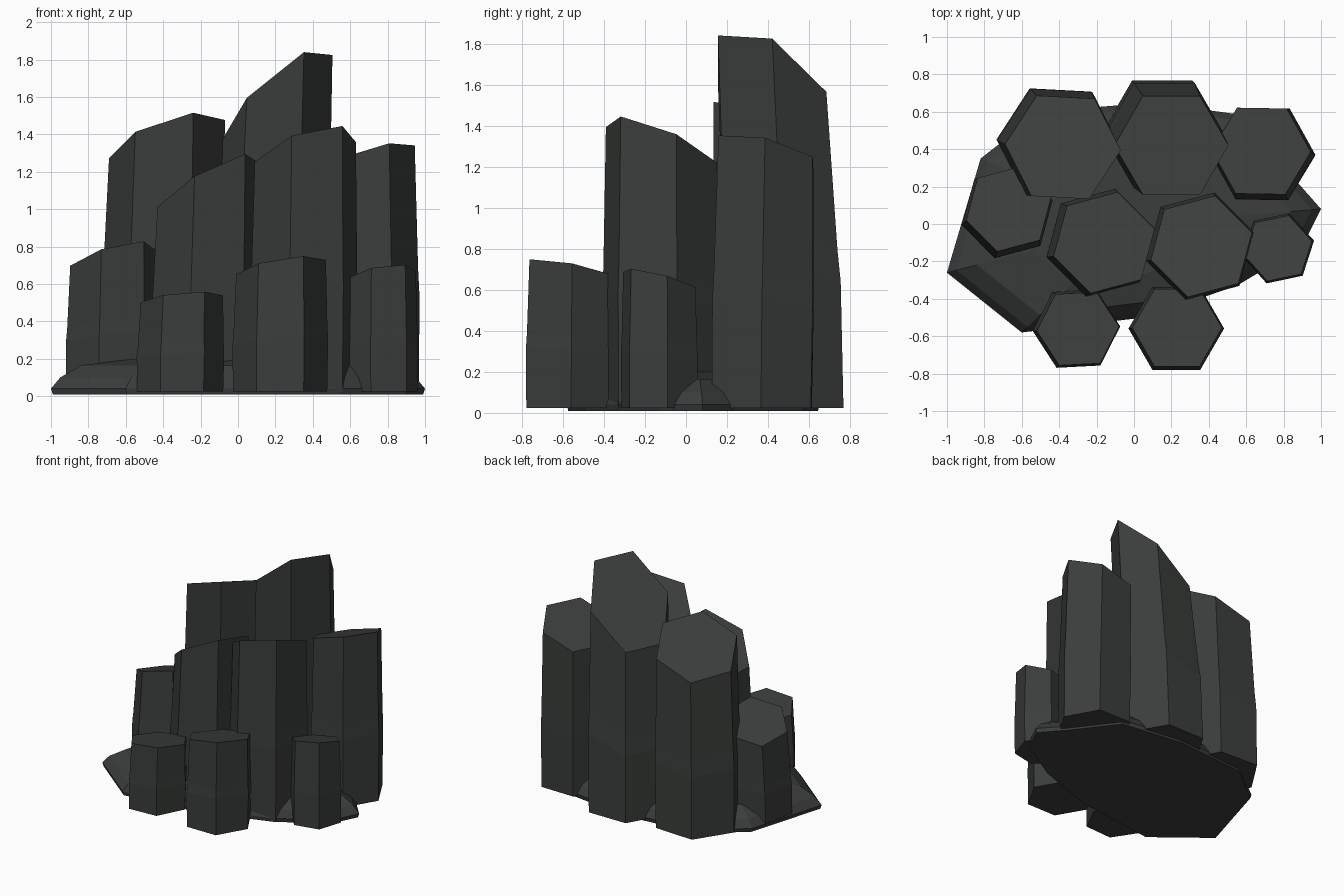
import bpy, bmesh
from math import cos, sin, radians
from mathutils import Vector

if "Cube" in bpy.data.objects:
    bpy.data.objects.remove(bpy.data.objects["Cube"])

stone = bpy.data.materials.new("dark_basalt")
stone.diffuse_color = (0.042, 0.047, 0.044, 1)
stone.use_nodes = True
stone.node_tree.nodes["Principled BSDF"].inputs["Base Color"].default_value = stone.diffuse_color


def build_rings(name, rings):
    """Skin a stack of equal-sized vertex rings and cap both ends."""
    bm = bmesh.new()
    loops = [[bm.verts.new(p) for p in ring] for ring in rings]
    n = len(loops[0])
    for low, high in zip(loops, loops[1:]):
        for i in range(n):
            j = (i + 1) % n
            bm.faces.new((low[i], low[j], high[j], high[i]))
    bm.faces.new(loops[0][::-1])
    bm.faces.new(loops[-1])
    bmesh.ops.recalc_face_normals(bm, faces=bm.faces)
    mesh = bpy.data.meshes.new(name)
    bm.to_mesh(mesh)
    bm.free()
    mesh.materials.append(stone)
    obj = bpy.data.objects.new(name, mesh)
    bpy.context.collection.objects.link(obj)
    return obj


def column(name, x, y, r, rot, z, slope_x, slope_y, shift_x, shift_y):
    """Six-sided column: tilted top, slight lean, wider foot with a kink."""
    rings = []
    # height fraction, scale, share of the foot shift
    for t, s, lean in ((0, 1.05, 1.0), (0.4, 1.065, 0.75), (0.5, 1.045, 0.6), (1, 1.0, 0)):
        ring = []
        for k in range(6):
            a = radians(rot + 60 * k)
            dx, dy = r * cos(a), r * sin(a)
            top = z + slope_x * dx + slope_y * dy
            ring.append(Vector((x + dx * s + shift_x * lean,
                                y + dy * s + shift_y * lean,
                                0.025 + (top - 0.025) * t)))
        rings.append(ring)
    return build_rings(name, rings)


# Hexagonal columns: centre, radius, turn, top height, top slopes, foot shift
column("back_left_column", -.38, .41, .31, -3, 1.375, .31, -.35, -.03, .025)
column("back_middle_column", .20, .42, .305, 0, 1.58, .80, -.52, -.05, .07)
column("back_right_column", .68, .39, .265, -1, 1.26, .30, -.23, .01, -.02)
column("left_column", -.67, .08, .235, 15, .74, .26, -.27, -.01, -.025)
column("middle_left_column", -.16, -.10, .28, 15, 1.13, .52, -.31, -.025, 0)
column("middle_right_column", .36, -.12, .28, 15, 1.306, .30, -.40, -.01, 0)
column("right_column", .77, -.13, .185, 12, .65, .15, -.25, .0, .0)
column("front_left_column", -.30, -.56, .22, 3, .52, .09, -.15, -.01, .0)
column("front_right_column", .23, -.555, .24, 0, .69, .16, -.19, -.005, -.005)

# Broken base slab with sloping sides, poking out between the columns
outline = [(-1, -.26), (-.6, -.58), (.05, -.5), (.55, -.33), (.9, -.12), (1, .08),
           (.85, .25), (.6, .58), (.1, .65), (-.5, .6), (-.82, .35)]
build_rings("base_slab", [
    [(x * .99, y * .99, 0.01) for x, y in outline],
    [(x, y, 0.04) for x, y in outline],
    [(x * .95, y * .95, 0.10) for x, y in outline],
    [(x * .84, y * .84, 0.165) for x, y in outline],
    [(x * .55, y * .55, 0.20) for x, y in outline],
])
